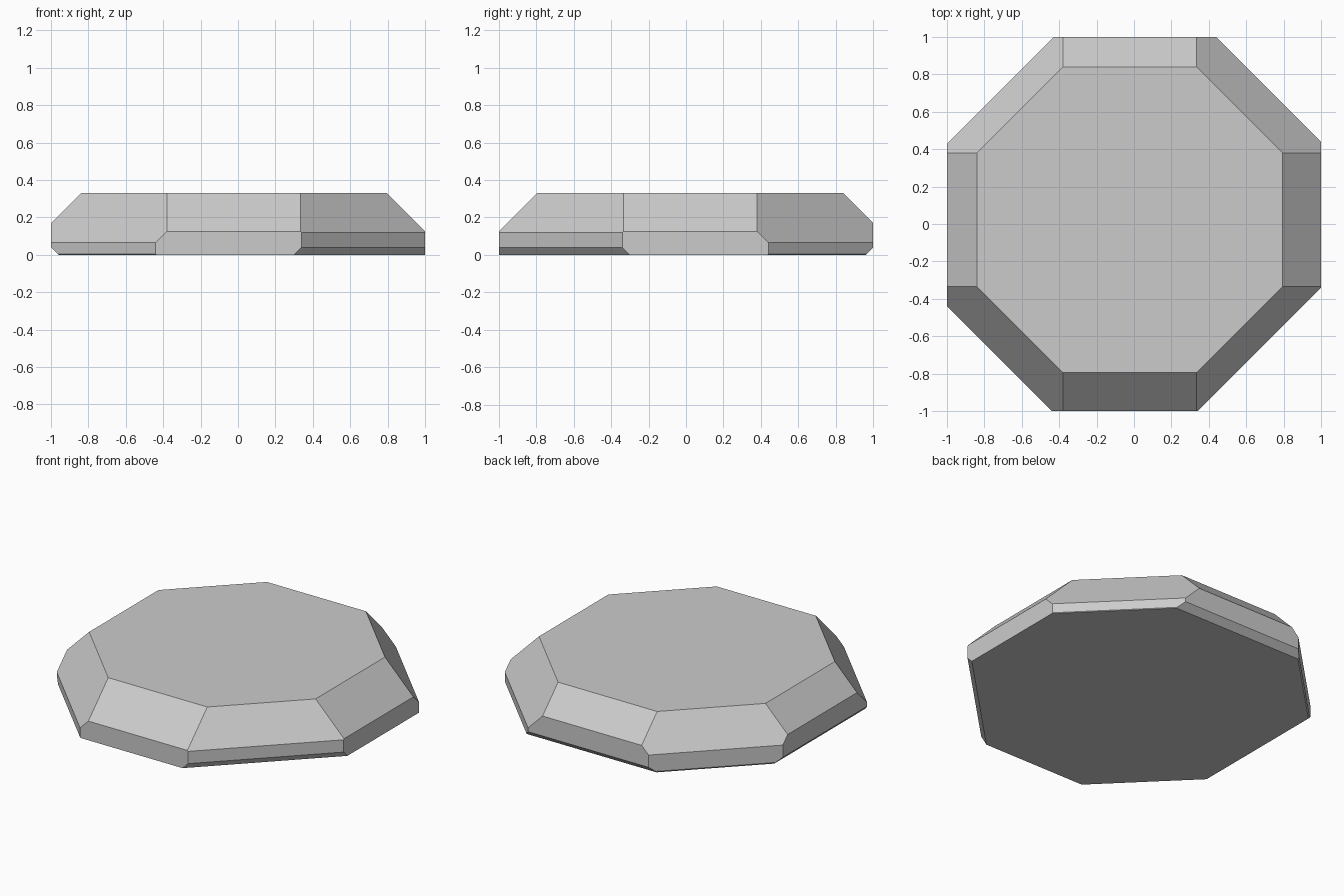
import bpy, bmesh
from mathutils import Vector, Matrix

if "Cube" in bpy.data.objects:
    bpy.data.objects.remove(bpy.data.objects["Cube"])

# Faceted slab: a plain block with flat chamfers sliced off it
HEIGHT = 0.33
bm = bmesh.new()
bmesh.ops.create_cube(bm, size=1, matrix=Matrix.Translation((0, 0, HEIGHT / 2))
                      @ Matrix.Diagonal((2, 2, HEIGHT, 1)))


def slice_off(normal, offset):
    """Remove everything where dot(normal, p) > offset and cap the cut."""
    n = Vector(normal)
    res = bmesh.ops.bisect_plane(
        bm, geom=bm.verts[:] + bm.edges[:] + bm.faces[:], dist=1e-6,
        plane_co=n * (offset / n.length_squared), plane_no=n, clear_outer=True)
    rim = [e for e in res["geom_cut"] if isinstance(e, bmesh.types.BMEdge)]
    if len(rim) > 2:
        bmesh.ops.contextual_create(bm, geom=rim)


# Upper chamfers along the four sides, lower chamfers on two of them
for normal, offset in (((1, 0, 1), 1.125), ((-1, 0, 1), 1.17),
                       ((0, -1, 1), 1.125), ((0, 1, 1), 1.17),
                       ((-1, 0, -1), 0.96), ((0, 1, -1), 0.96)):
    slice_off(normal, offset)

# Corners: upright cut, upper chamfer, lower chamfer
for sx, sy, upright, upper, lower in ((1, -1, 1.34, 1.46, 1.30),
                                      (-1, -1, 1.44, 1.505, 1.436),
                                      (1, 1, 1.44, 1.505, 1.436),
                                      (-1, 1, 1.43, 1.55, 1.42)):
    slice_off((sx, sy, 0), upright)
    slice_off((sx, sy, 1), upper)
    slice_off((sx, sy, -1), lower)

bmesh.ops.recalc_face_normals(bm, faces=bm.faces[:])
mesh = bpy.data.meshes.new("faceted_slab")
bm.to_mesh(mesh)
bm.free()
bpy.context.collection.objects.link(bpy.data.objects.new("faceted_slab", mesh))
